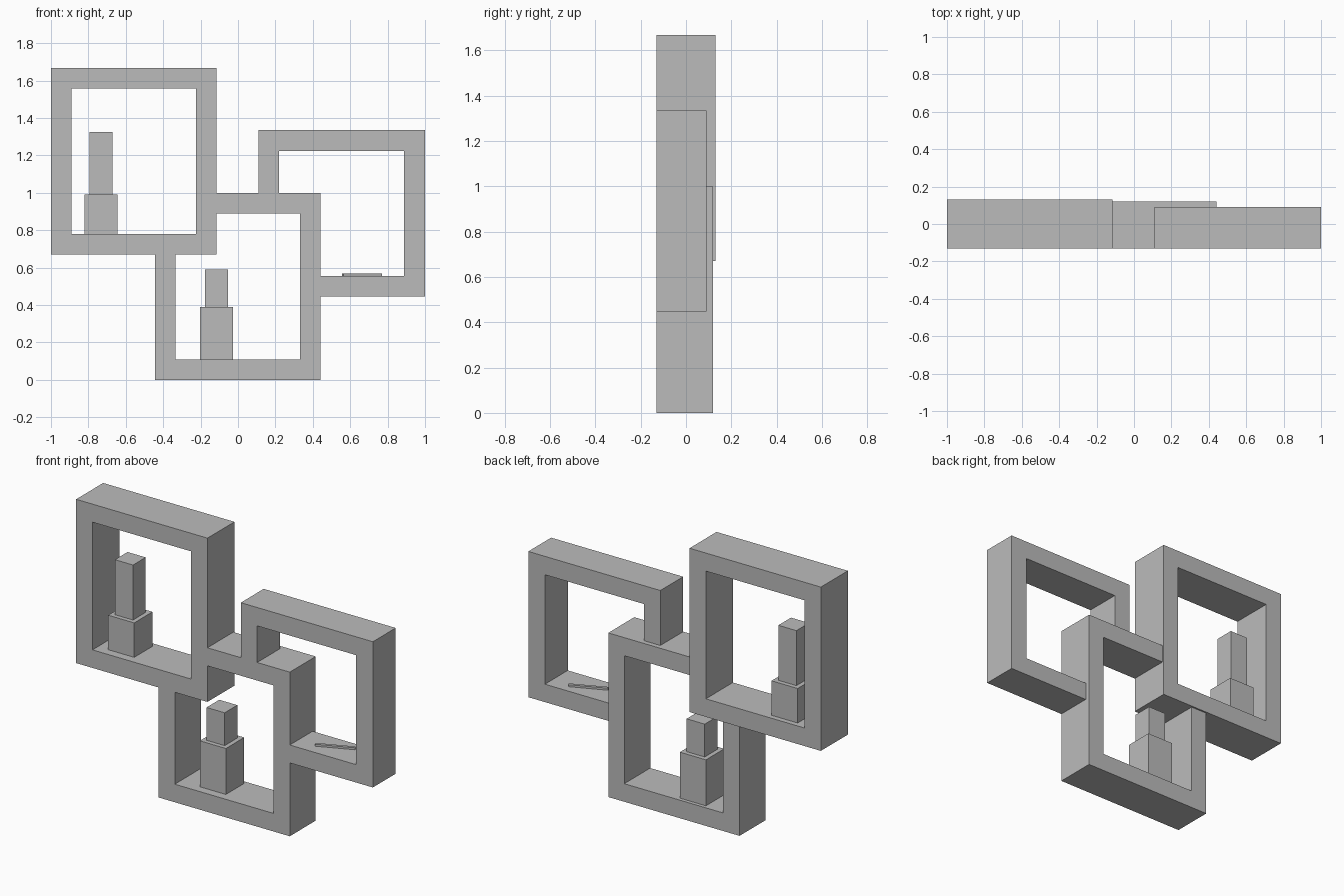
import bpy, bmesh, math
from mathutils import Matrix

if "Cube" in bpy.data.objects:
    bpy.data.objects.remove(bpy.data.objects["Cube"], do_unlink=True)

grey = bpy.data.materials.new("plain grey")
grey.use_nodes = True
grey.diffuse_color = (0.5, 0.5, 0.5, 1)
grey.node_tree.nodes["Principled BSDF"].inputs["Base Color"].default_value = grey.diffuse_color

FRONT = -0.13   # common front plane of all frames


def finish(name, bm):
    bmesh.ops.recalc_face_normals(bm, faces=bm.faces[:])
    mesh = bpy.data.meshes.new(name)
    bm.to_mesh(mesh)
    bm.free()
    mesh.materials.append(grey)
    obj = bpy.data.objects.new(name, mesh)
    bpy.context.collection.objects.link(obj)
    return obj


def extrude_outline(name, outline, back):
    """Extrude a closed x-z outline from the front plane to the back."""
    bm = bmesh.new()
    face = bm.faces.new([bm.verts.new((x, FRONT, z)) for x, z in outline])
    out = bmesh.ops.extrude_face_region(bm, geom=[face])
    verts = [g for g in out["geom"] if isinstance(g, bmesh.types.BMVert)]
    bmesh.ops.translate(bm, verts=verts, vec=(0, back - FRONT, 0))
    return finish(name, bm)


def closed_frame(name, x0, x1, z0, z1, t, back):
    """Rectangular ring with a through opening."""
    bm = bmesh.new()
    rings = []
    for y in (FRONT, back):
        for d in (0, t):
            rings.append([bm.verts.new((x, y, z)) for x, z in (
                (x0 + d, z0 + d), (x1 - d, z0 + d), (x1 - d, z1 - d), (x0 + d, z1 - d))])
    for a, b in ((0, 1), (1, 3), (3, 2), (2, 0)):
        for i in range(4):
            j = (i + 1) % 4
            bm.faces.new((rings[a][i], rings[a][j], rings[b][j], rings[b][i]))
    return finish(name, bm)


def box(name, center, size, turn=0):
    bm = bmesh.new()
    bmesh.ops.create_cube(bm, size=1, matrix=Matrix.Translation(center)
                          @ Matrix.Rotation(turn, 4, "Z") @ Matrix.Diagonal((*size, 1)))
    return finish(name, bm)


def stepped_ornament(name, x, z0, z1, z2):
    """Wide block with a narrower block on top."""
    box(name + "_base", (x, 0.01, (z0 + z1) / 2), (0.176, 0.176, z1 - z0))
    box(name + "_top", (x, 0.01, (z1 + z2) / 2), (0.122, 0.122, z2 - z1))


# Upper frame is whole; the other two stop where they meet a neighbour
closed_frame("upper_frame", -1, -0.115, 0.67, 1.668, 0.11, 0.13)

extrude_outline("middle_frame", [
    (-0.445, 0.67), (-0.445, 0), (0.44, 0), (0.44, 1), (-0.115, 1), (-0.115, 0.89),
    (0.332, 0.89), (0.332, 0.11), (-0.335, 0.11), (-0.335, 0.67)], 0.12)

extrude_outline("side_frame", [
    (0.11, 1), (0.22, 1), (0.22, 1.223), (0.888, 1.223), (0.888, 0.556),
    (0.44, 0.556), (0.44, 0.447), (1, 0.447), (1, 1.335), (0.11, 1.335)], 0.09)

# Ornaments on the shelves
stepped_ornament("upper_ornament", -0.733, 0.78, 0.99, 1.325)
stepped_ornament("middle_ornament", -0.115, 0.11, 0.39, 0.59)
box("thin_stick", (0.664, -0.01, 0.562), (0.225, 0.018, 0.012), math.radians(23))
